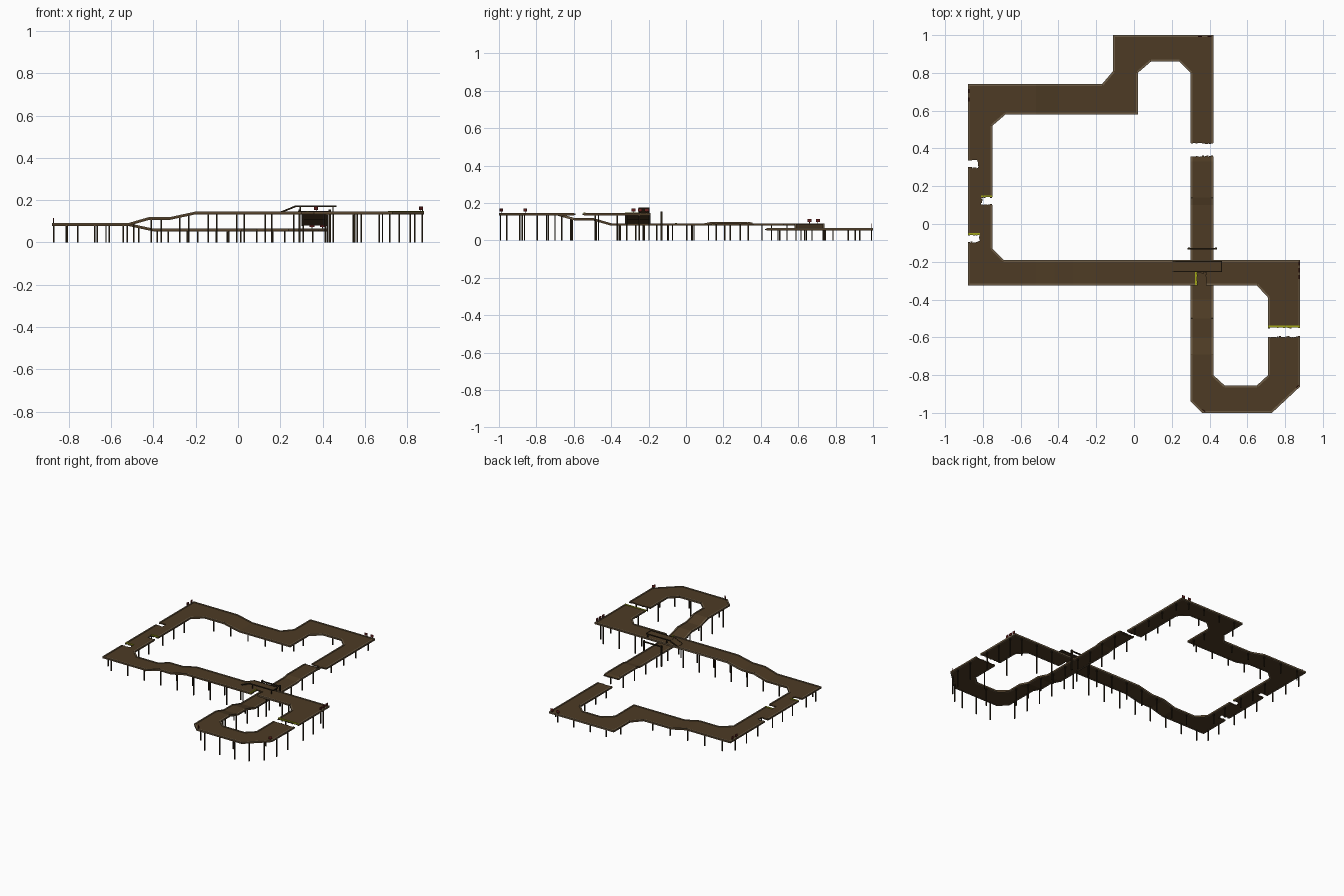
import bpy, bmesh, math, random
from mathutils import Vector, Matrix
from mathutils.geometry import tessellate_polygon

if "Cube" in bpy.data.objects:
    bpy.data.objects.remove(bpy.data.objects["Cube"])

random.seed(4)


def material(name, rgb):
    m = bpy.data.materials.new(name)
    m.diffuse_color = (*rgb, 1)
    m.use_nodes = True
    m.node_tree.nodes["Principled BSDF"].inputs["Base Color"].default_value = m.diffuse_color
    return m


BROWN = material("deck brown", (0.075, 0.044, 0.018))
TAN = material("trim tan", (0.15, 0.105, 0.058))
DARK = material("dark timber", (0.022, 0.014, 0.006))
YELLOW = material("warning yellow", (0.36, 0.38, 0.01))
RED = material("sign red", (0.14, 0.016, 0.014))


def finish(bm, name, mat):
    me = bpy.data.meshes.new(name)
    bm.to_mesh(me)
    bm.free()
    me.materials.append(mat)
    ob = bpy.data.objects.new(name, me)
    bpy.context.collection.objects.link(ob)
    return ob


def beam(bm, p, q, w, h):
    """Rectangular bar from p to q, w wide and h deep."""
    p, q = Vector(p), Vector(q)
    d = q - p
    if d.length < 1e-5:
        return
    rot = d.to_track_quat('X', 'Z').to_matrix().to_4x4()
    bmesh.ops.create_cube(bm, size=1, matrix=Matrix.Translation((p + q) / 2) @ rot
                          @ Matrix.Diagonal((d.length, w, h, 1)))


def lerp(t, pts):
    if t <= pts[0][0]:
        return pts[0][1]
    for (a, za), (b, zb) in zip(pts, pts[1:]):
        if t <= b:
            return za + (zb - za) * (t - a) / (b - a)
    return pts[-1][1]


# Height profiles of the ramps
NORTH = [(-.52, .088), (-.40, .062)]
SOUTH = [(-.52, .088), (-.42, .117), (-.32, .117), (-.20, .143)]
LANE = [(-.69, .143), (-.60, .117), (-.50, .117), (-.40, .088),
        (.10, .088), (.14, .096), (.33, .096), (.37, .088)]


def z_main(x, y):
    return lerp(x, NORTH if y > 0.2 else SOUTH)


def z_loop(x, y):
    return .143 if x > .43 else lerp(y, LANE)


# Outlines, counter-clockwise; third value describes the edge that follows:
# 0 trimmed, 1 broken planks, 2 broken planks with yellow strip
MAIN = [(.30, .43, 1), (.42, .43, 0), (.42, 1, 0), (-.11, 1, 0), (-.11, .81, 0),
        (-.17, .74, 0), (-.88, .74, 0), (-.88, .34, 1), (-.82, .34, 1), (-.82, .295, 1),
        (-.88, .295, 0), (-.88, -.055, 2), (-.815, -.055, 1), (-.815, -.10, 1),
        (-.88, -.10, 0), (-.88, -.325, 0), (.33, -.325, 2), (.33, -.255, 1),
        (.385, -.255, 1), (.385, -.325, 0), (.65, -.325, 0), (.71, -.39, 0),
        (.71, -.545, 2), (.88, -.545, 0), (.88, -.19, 0), (-.69, -.19, 0),
        (-.75, -.13, 0), (-.75, .10, 1), (-.81, .10, 1), (-.81, .145, 2),
        (-.75, .145, 0), (-.75, .52, 0), (-.68, .58, 0), (.02, .58, 0),
        (.02, .80, 0), (.09, .86, 0), (.24, .86, 0), (.30, .80, 0)]
LOOP = [(.71, -.60, 0), (.71, -.80, 0), (.65, -.855, 0), (.48, -.855, 0),
        (.42, -.80, 0), (.42, .355, 1), (.30, .355, 0), (.30, -.94, 0),
        (.36, -1, 0), (.73, -1, 0), (.88, -.86, 0), (.88, -.60, 1)]


def walkway(name, outline, zf, xcuts, ycuts):
    # Deck sheet: cut at every change of slope, lift to the profile, thicken
    bm = bmesh.new()
    verts = [bm.verts.new((x, y, 0)) for x, y, _ in outline]
    for tri in tessellate_polygon([[v.co.copy() for v in verts]]):
        f = bm.faces.new([verts[i] for i in tri])
        f.normal_update()
        if f.normal.z < 0:
            f.normal_flip()
    for axis, cuts in ((0, xcuts), (1, ycuts)):
        for c in cuts:
            co, no = [0, 0, 0], [0, 0, 0]
            co[axis], no[axis] = c, 1
            bmesh.ops.bisect_plane(bm, geom=bm.verts[:] + bm.edges[:] + bm.faces[:],
                                   plane_co=co, plane_no=no)
    for v in bm.verts:
        v.co.z = zf(v.co.x, v.co.y)
    bm.normal_update()
    deck = finish(bm, name + "_deck", BROWN)
    mod = deck.modifiers.new("thickness", 'SOLIDIFY')
    mod.thickness, mod.offset = .008, -1

    trim, posts, planks, strips = (bmesh.new() for _ in range(4))
    for (ax, ay, kind), (bx, by, _) in zip(outline, outline[1:] + outline[:1]):
        a, b = Vector((ax, ay)), Vector((bx, by))
        d = (b - a).normalized()
        out = Vector((d.y, -d.x))
        length = (b - a).length

        def at(t, inset, dz=0):
            p = a + d * t
            q = p - out * inset
            return Vector((q.x, q.y, zf(p.x, p.y) + dz))

        if kind == 0:
            # Tan edging following the slope
            stops = {0, length}
            for axis, cuts in ((0, xcuts), (1, ycuts)):
                if abs(d[axis]) > .9:
                    stops |= {t for t in ((c - a[axis]) / d[axis] for c in cuts)
                              if 0 < t < length}
            stops = sorted(stops)
            for s, t in zip(stops, stops[1:]):
                beam(trim, at(s, .005, -.003), at(t, .005, -.003), .010, .013)
            # Thin posts to the ground
            n = round(length / .135) if length > .1 else 0
            for i in range(n):
                p = at((i + .5) * length / n, .008, -.006)
                under = zf is z_main and .27 < p.x < .45 and -.35 < p.y < -.15
                if not under:
                    beam(posts, (p.x, p.y, 0), p, .007, .007)
        else:
            # Splintered plank ends
            n = max(3, int(length / .011))
            for i in range(n):
                t = (i + .5) * length / n
                beam(planks, at(t, .01, -.004), at(t, -random.uniform(.001, .008), -.004),
                     length / n * .9, .007)
            if kind == 2:
                beam(strips, at(0, .002, .001), at(length, .002, .001), .009, .008)
    finish(trim, name + "_edging", TAN)
    finish(posts, name + "_posts", DARK)
    finish(planks, name + "_broken_planks", BROWN)
    if strips.verts:
        finish(strips, name + "_yellow_strips", YELLOW)
    else:
        strips.free()


walkway("main_track", MAIN, z_main, [-.52, -.42, -.40, -.32, -.20], [0, .45])
walkway("lower_loop", LOOP, z_loop, [.43], [p[0] for p in LANE[:-1]])

# Narrow jump ramp above the crossing
bm = bmesh.new()
beam(bm, (.205, -.225, .143), (.272, -.225, .170), .058, .006)
beam(bm, (.268, -.225, .170), (.465, -.225, .170), .058, .006)
finish(bm, "jump_ramp", BROWN)
bm = bmesh.new()
for y in (-.252, -.198):
    beam(bm, (.205, y, .144), (.272, y, .171), .005, .008)
    beam(bm, (.268, y, .171), (.465, y, .171), .005, .008)
    for x in (.295, .45):
        beam(bm, (x, y, .14), (x, y, .17), .006, .006)
beam(bm, (.463, -.252, .171), (.463, -.198, .171), .005, .008)
finish(bm, "jump_ramp_frame", DARK)

# Gate frame over the low lane
bm = bmesh.new()
for x in (.291, .434):
    beam(bm, (x, -.13, 0), (x, -.13, .155), .010, .010)
beam(bm, (.283, -.13, .146), (.440, -.13, .146), .008, .008)
finish(bm, "gate_frame", DARK)

# Small red turn signs on short stakes: x, y, deck height, facing angle
SIGNS = [(-.873, .66, .088, 90), (-.873, .705, .088, 90),
         (.35, .993, .062, 0), (.40, .993, .062, 0),
         (.873, -.28, .143, 90), (.873, -.245, .143, 90), (.873, -.21, .143, 90),
         (.865, -.86, .143, 45), (.37, -.988, .143, -40)]
plates, stakes = bmesh.new(), bmesh.new()
for x, y, z, ang in SIGNS:
    u = Vector((math.cos(math.radians(ang)), math.sin(math.radians(ang)), 0)) * .011
    c = Vector((x, y, z + .019))
    beam(plates, c - u, c + u, .004, .017)
    beam(stakes, (x, y, z - .004), (x, y, z + .012), .004, .004)
finish(plates, "turn_signs", RED)
finish(stakes, "sign_stakes", DARK)
